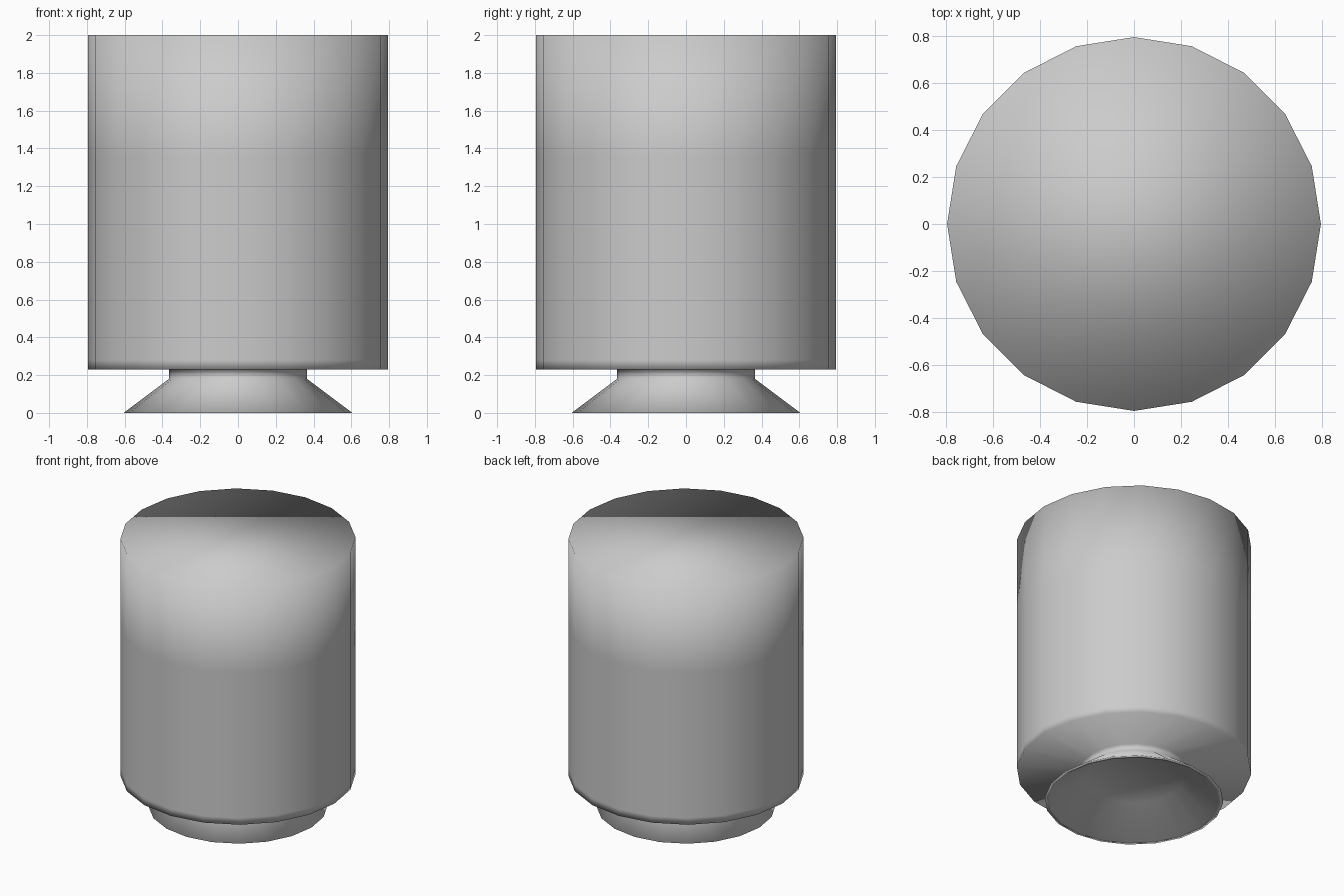
import bpy, bmesh
from math import cos, sin, tau

if "Cube" in bpy.data.objects:
    bpy.data.objects.remove(bpy.data.objects["Cube"])

SIDES = 20


def lathe(name, profile):
    """Revolve an (r, z) profile about z; close both ends with flat caps."""
    bm = bmesh.new()
    rings = [[bm.verts.new((r * cos(tau * i / SIDES), r * sin(tau * i / SIDES), z))
              for i in range(SIDES)] for r, z in profile]
    for a, b in zip(rings, rings[1:]):
        for i in range(SIDES):
            j = (i + 1) % SIDES
            bm.faces.new((a[i], a[j], b[j], b[i]))
    bm.faces.new(rings[0])
    bm.faces.new(rings[-1])
    bmesh.ops.recalc_face_normals(bm, faces=bm.faces)
    # smooth everywhere, including across the rims
    for f in bm.faces:
        f.smooth = True
    mesh = bpy.data.meshes.new(name)
    bm.to_mesh(mesh)
    bm.free()
    obj = bpy.data.objects.new(name, mesh)
    bpy.context.collection.objects.link(obj)
    return obj


# Hollow flared foot, neck, and large drum in one continuous profile
lathe("drum_with_flared_foot", [
    (0.33, 0.17),                                # recess ceiling under the foot
    (0.575, 0.0), (0.605, 0.0),                  # foot rim
    (0.365, 0.18), (0.365, 0.23),                # flare and neck
    (0.795, 0.23), (0.795, 0.28),                # drum underside and lower edge
    (0.795, 1.36), (0.795, 2.0),                 # drum wall up to the flat top
])
